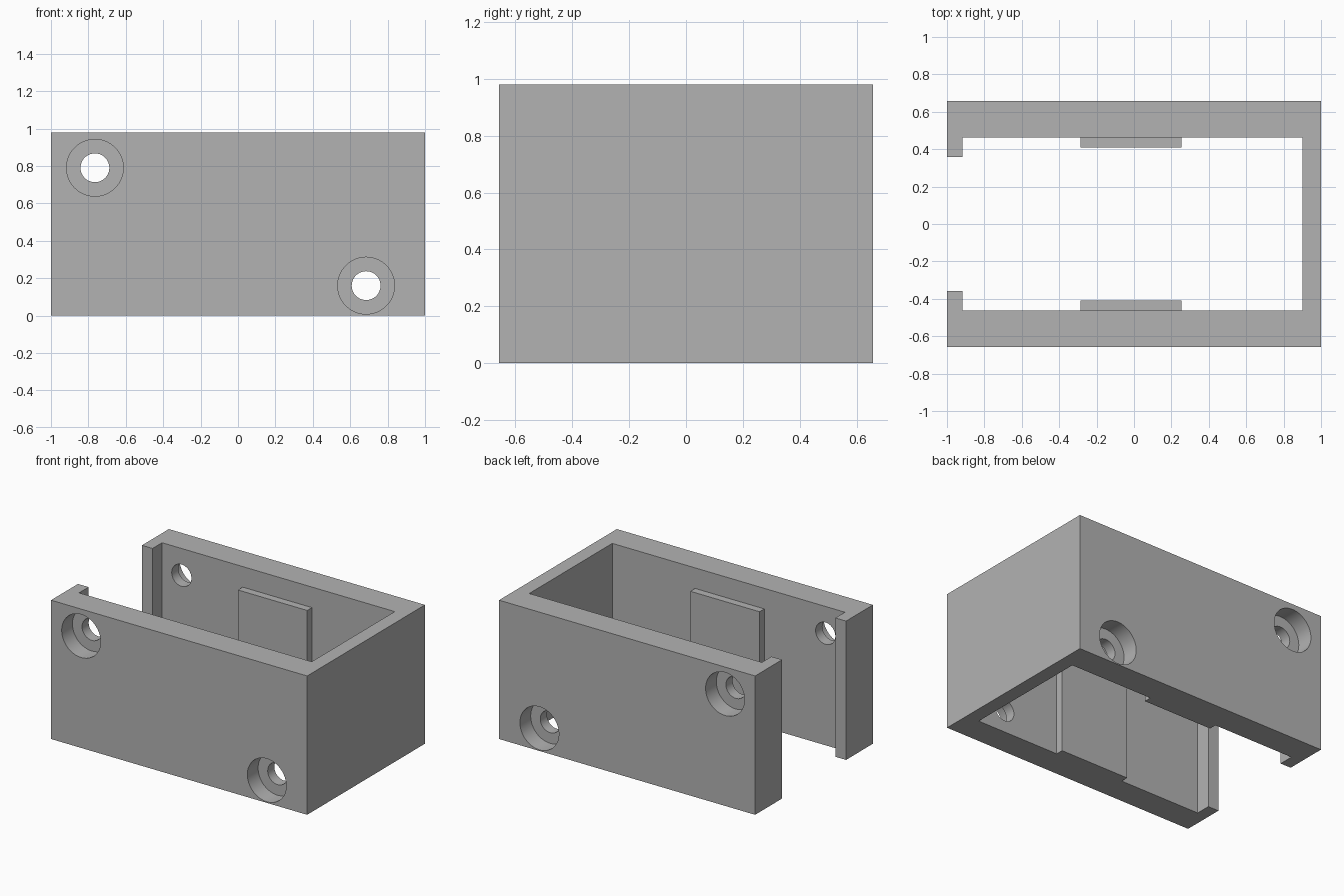
import bpy
import bmesh
import math

cube = bpy.data.objects.get("Cube")
if cube:
    bpy.data.objects.remove(cube, do_unlink=True)

HALF_Y, INNER_Y, LIP_Y, PAD_Y = 0.657, 0.463, 0.357, 0.41
HEIGHT, PAD_TOP = 0.98, 0.835
END_X, LIP_X = 0.9, -0.917
HOLES = [(-0.765, 0.79), (0.685, 0.16)]
HOLE_R, BORE_R, BORE_DEPTH = 0.077, 0.152, 0.12

grey = bpy.data.materials.new("plain grey")
grey.use_nodes = True
grey.diffuse_color = (0.45, 0.45, 0.45, 1)
grey.node_tree.nodes["Principled BSDF"].inputs["Base Color"].default_value = grey.diffuse_color


def prism(name, outline, height):
    """Extrude an xy outline up from the ground."""
    bm = bmesh.new()
    face = bm.faces.new([bm.verts.new((x, y, 0)) for x, y in outline])
    top = bmesh.ops.extrude_face_region(bm, geom=[face])["geom"]
    verts = [v for v in top if isinstance(v, bmesh.types.BMVert)]
    bmesh.ops.translate(bm, verts=verts, vec=(0, 0, height))
    bmesh.ops.recalc_face_normals(bm, faces=bm.faces)
    mesh = bpy.data.meshes.new(name)
    bm.to_mesh(mesh)
    bm.free()
    mesh.materials.append(grey)
    obj = bpy.data.objects.new(name, mesh)
    bpy.context.collection.objects.link(obj)
    return obj


def drill(target, x, z, radius, y0, y1):
    """Cut a round hole along y."""
    bpy.ops.mesh.primitive_cylinder_add(
        vertices=64, radius=radius, depth=y1 - y0,
        location=(x, (y0 + y1) / 2, z), rotation=(math.pi / 2, 0, 0))
    cutter = bpy.context.object
    cutter.name = "hole_cutter"
    cutter.hide_render = True
    cutter.data.materials.append(grey)
    mod = target.modifiers.new("hole", 'BOOLEAN')
    mod.operation = 'DIFFERENCE'
    mod.solver = 'EXACT'
    mod.object = cutter
    bpy.context.view_layer.objects.active = target
    bpy.ops.object.modifier_apply(modifier=mod.name)
    bpy.data.objects.remove(cutter, do_unlink=True)


# Three-sided housing with small lips at the open end
half = [(LIP_X, INNER_Y), (LIP_X, LIP_Y), (-1, LIP_Y), (-1, HALF_Y), (1, HALF_Y)]
outline = [(END_X, INNER_Y)] + half + [(x, -y) for x, y in reversed(half)] + [(END_X, -INNER_Y)]
housing = prism("housing", outline, HEIGHT)

# Counterbored screw holes through both long walls
for x, z in HOLES:
    drill(housing, x, z, HOLE_R, -1, 1)
    drill(housing, x, z, BORE_R, -1, BORE_DEPTH - HALF_Y)
    drill(housing, x, z, BORE_R, HALF_Y - BORE_DEPTH, 1)

# Raised pads on the inner walls
for name, side in (("back_pad", 1), ("front_pad", -1)):
    prism(name, [(x, side * y) for x, y in (
        (-0.287, PAD_Y), (0.253, PAD_Y), (0.253, INNER_Y), (-0.287, INNER_Y))], PAD_TOP)

# Smooth hole walls, sharp edges elsewhere
bpy.ops.object.select_all(action='DESELECT')
housing.select_set(True)
bpy.context.view_layer.objects.active = housing
bpy.ops.object.shade_smooth_by_angle(angle=math.radians(30))
